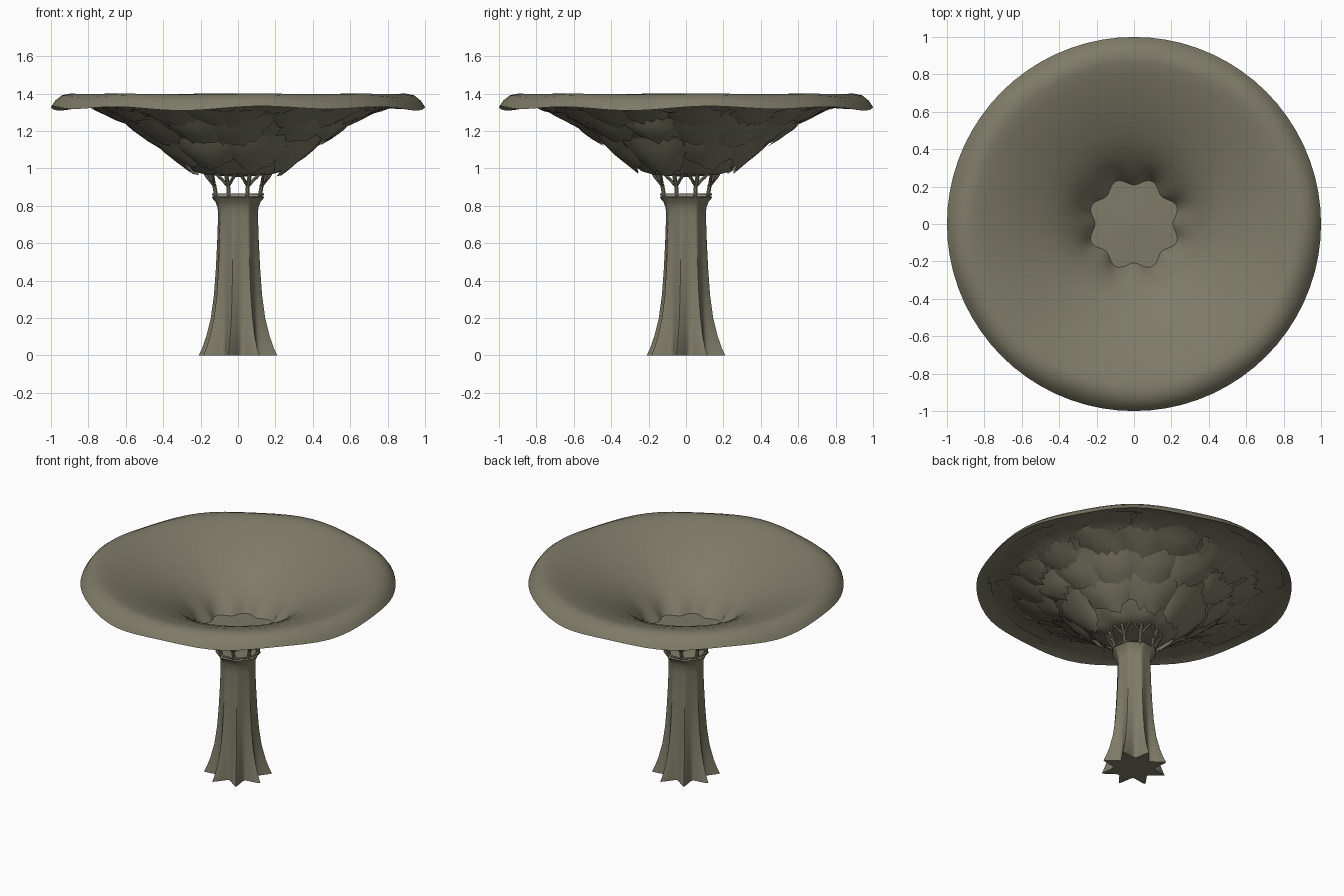
import bpy, bmesh, math, random
from mathutils import Vector

if "Cube" in bpy.data.objects:
    bpy.data.objects.remove(bpy.data.objects["Cube"])

random.seed(7)
TAU = math.tau

stone = bpy.data.materials.new("olive_grey")
stone.diffuse_color = (0.21, 0.198, 0.138, 1)
stone.use_nodes = True
stone.node_tree.nodes["Principled BSDF"].inputs["Base Color"].default_value = stone.diffuse_color


def finish(bm, name, recalc=True, angle=40):
    if recalc:
        bmesh.ops.recalc_face_normals(bm, faces=bm.faces)
    me = bpy.data.meshes.new(name)
    bm.to_mesh(me)
    bm.free()
    me.materials.append(stone)
    ob = bpy.data.objects.new(name, me)
    bpy.context.collection.objects.link(ob)
    bpy.ops.object.select_all(action='DESELECT')
    bpy.context.view_layer.objects.active = ob
    ob.select_set(True)
    bpy.ops.object.shade_smooth_by_angle(angle=math.radians(angle))
    return ob


def lathe(name, rings, n, shape, angle=40):
    """Skin closed rings; shape(ring, angle) gives (radius, z). Ends are capped."""
    bm = bmesh.new()
    loops = []
    for ring in rings:
        loop = []
        for i in range(n):
            a = TAU * i / n
            r, z = shape(ring, a)
            loop.append(bm.verts.new((r * math.cos(a), r * math.sin(a), z)))
        loops.append(loop)
    for p, q in zip(loops, loops[1:]):
        for i in range(n):
            j = (i + 1) % n
            bm.faces.new((p[i], p[j], q[j], q[i]))
    bm.faces.new(loops[0])
    bm.faces.new(loops[-1])
    return finish(bm, name, angle=angle)


# Trunk: eight pointed root flutes fading upward (z, valley radius, ridge radius)
def trunk_shape(ring, a):
    z, lo, hi = ring
    t = 1 - abs(math.sin(4 * (a + math.radians(14))))
    return lo + (hi - lo) * t, z


trunk_rings = [(0, .130, .217), (.04, .127, .198), (.1, .123, .176), (.2, .117, .150),
               (.32, .112, .133), (.45, .108, .123), (.6, .104, .115), (.74, .103, .110),
               (.79, .106, .112), (.82, .117, .124), (.845, .136, .145), (.852, .128, .135)]
lathe("trunk", trunk_rings, 104, trunk_shape)


# Canopy: hollow funnel with a rolled wavy rim (r, z, lobe depth)
def canopy_shape(ring, a):
    r, z, lobe = ring
    w = max(0, (r - .8) / .2)
    wave = .009 * (math.sin(8 * a + .8) + .5 * math.sin(4 * a)) * w
    if z > 1.385:
        wave *= .3
    return r - lobe * math.cos(8 * a), z + wave


under = [(.03, .955), (.17, .965), (.24, .985), (.3, 1.045), (.4, 1.12), (.5, 1.195), (.6, 1.262),
         (.7, 1.31), (.8, 1.335), (.88, 1.345), (.95, 1.338)]
canopy_rings = [(.02, 1.008, 0), (.1, 1.004, 0), (.228, 1.0, .02), (.25, 1.035, .018),
                (.29, 1.09, .006), (.35, 1.155, 0), (.42, 1.21, 0), (.5, 1.255, 0),
                (.6, 1.304, 0), (.7, 1.345, 0), (.8, 1.380, 0), (.86, 1.395, 0),
                (.90, 1.398, 0), (.945, 1.383, 0), (.978, 1.355, 0), (1.0, 1.322, 0)]
canopy_rings += [(r, z, .012 if .1 < r < .28 else 0) for r, z in reversed(under)]
lathe("canopy", canopy_rings, 72, canopy_shape, 50)


# Leaf masses: broad overlapping ragged shingles over the underside
def under_z(r):
    for (r0, z0), (r1, z1) in zip(under, under[1:]):
        if r <= r1:
            return z0 + (z1 - z0) * (r - r0) / (r1 - r0)
    return under[-1][1]


def leaf_mass(bm, a0, r_out, r_in, half, lift):
    nu, nv = 9, 4
    grid = []
    teeth = [random.uniform(-.02, .02) + (.015 if k % 2 else 0) for k in range(nu + 1)]
    skew = random.uniform(-.12, .12)
    for v in range(nv + 1):
        t = v / nv
        row = []
        for u in range(nu + 1):
            s = 2 * u / nu - 1
            r = r_out + (r_in + .05 * s * s + teeth[u] - r_out) * t
            a = a0 + half * s + skew * t
            if u in (0, nu):
                a += random.uniform(-.03, .03)
            r = max(r, .22)
            d = lift * math.sin(t * 2.3) * (1 - .75 * s * s) + random.uniform(0, .003)
            d *= .4 if r > .76 else 1
            row.append(bm.verts.new(((r + d * .5) * math.cos(a), (r + d * .5) * math.sin(a),
                                     under_z(r) - .003 - d * .85)))
        grid.append(row)
    for v in range(nv):
        for u in range(nu):
            f = bm.faces.new((grid[v][u], grid[v][u + 1], grid[v + 1][u + 1], grid[v + 1][u]))
            f.normal_update()
            if f.normal.z > 0:
                f.normal_flip()


bm = bmesh.new()
for r_out, r_in, count, lift in [(.93, .73, 20, .02), (.80, .57, 16, .026), (.64, .43, 12, .03),
                                 (.48, .25, 8, .03)]:
    shift = random.random()
    for k in range(count):
        a = TAU * (k + shift + random.uniform(-.15, .15)) / count
        leaf_mass(bm, a, r_out + random.uniform(-.03, .03), r_in + random.uniform(-.03, .03),
                  TAU / count * .55, lift)
finish(bm, "leaf_masses", recalc=False, angle=35)


# Struts: eight forked branches and thin rings between trunk and canopy
def tube(bm, p, q, r0, r1, n=8):
    p, q = Vector(p), Vector(q)
    rot = (q - p).to_track_quat('Z', 'Y').to_matrix().to_4x4()
    rot.translation = (p + q) / 2
    bmesh.ops.create_cone(bm, cap_ends=True, segments=n, radius1=r0, radius2=r1,
                          depth=(q - p).length, matrix=rot)


def polar(r, a, z):
    return (r * math.cos(a), r * math.sin(a), z)


bm = bmesh.new()
for k in range(8):
    a = TAU * (k + .5) / 8
    tube(bm, polar(.125, a, .84), polar(.138, a, .915), .012, .011)
    tube(bm, polar(.138, a, .91), polar(.17, a, .975), .011, .012)
    for s in (-1, 1):
        tube(bm, polar(.136, a, .905), polar(.165, a + s * .24, .952), .009, .008)
        tube(bm, polar(.164, a + s * .235, .948), polar(.178, a + s * .33, .975), .008, .008)
finish(bm, "canopy_struts")

bpy.ops.mesh.primitive_torus_add(location=(0, 0, .86), major_radius=.134, minor_radius=.006,
                                 major_segments=48, minor_segments=8)
collar = bpy.context.object
collar.name = "collar_ring"
collar.data.materials.append(stone)
bpy.ops.object.shade_smooth()
